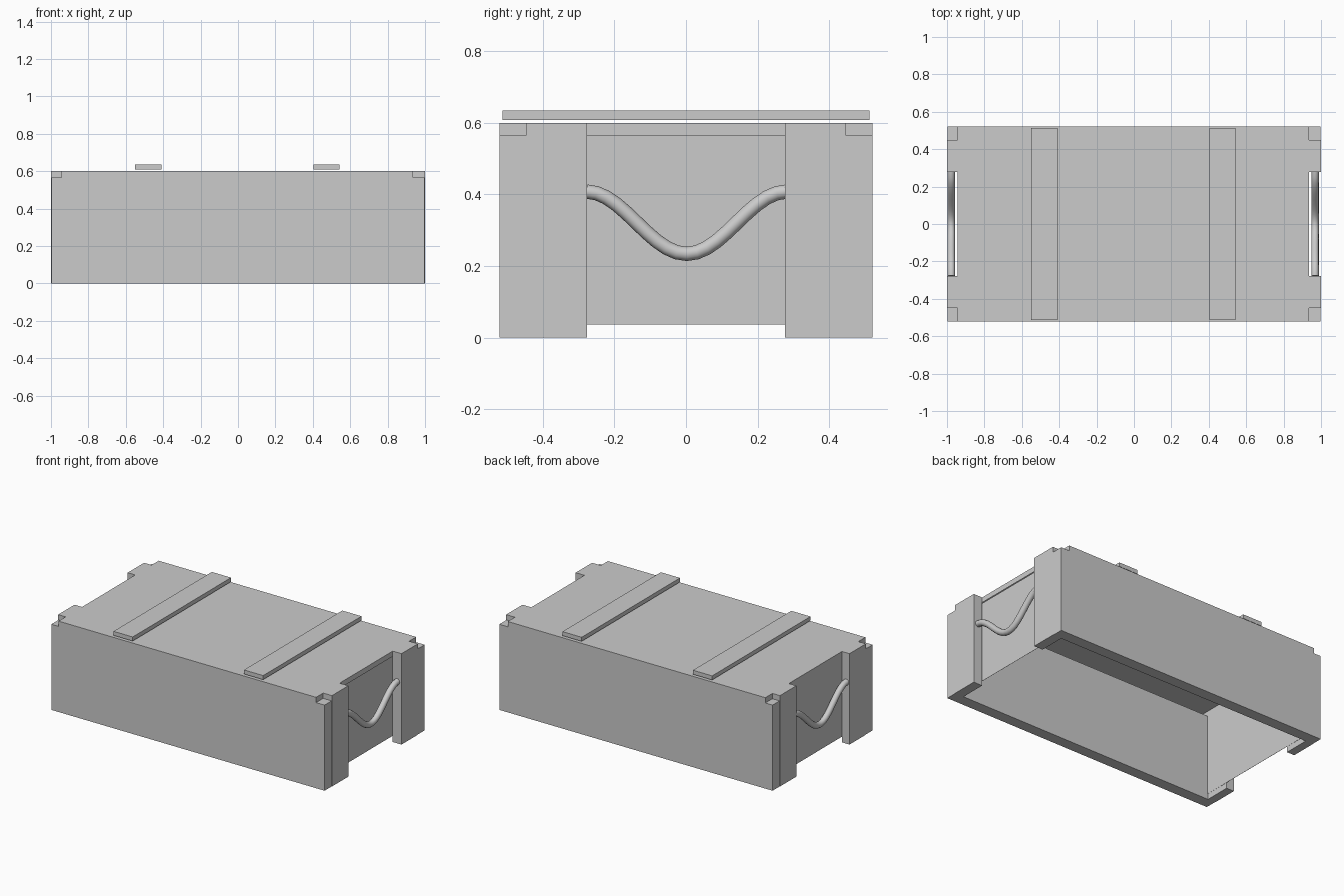
import bpy
import bmesh
import math

if "Cube" in bpy.data.objects:
    bpy.data.objects.remove(bpy.data.objects["Cube"])

LEFT, RIGHT = -0.945, 0.936      # ends of the lid
SIDE_IN, SIDE_OUT = 0.448, 0.522  # side board thickness range in y
POST_IN = 0.277                  # inner edge of the end cleats
RIM = 0.565                      # lower edge of the lid


def box(name, x, y, z, open_bottom=False):
    """Box from (min, max) ranges along each axis."""
    verts = [(a, b, c) for a in x for b in y for c in z]
    faces = [(0, 1, 3, 2), (4, 6, 7, 5), (0, 4, 5, 1),
             (2, 3, 7, 6), (1, 5, 7, 3)]
    if not open_bottom:
        faces.append((0, 2, 6, 4))
    mesh = bpy.data.meshes.new(name)
    mesh.from_pydata(verts, [], faces)
    obj = bpy.data.objects.new(name, mesh)
    bpy.context.collection.objects.link(obj)
    return obj


def rope(name, x):
    """Sagging rope handle between two cleats."""
    curve = bpy.data.curves.new(name, 'CURVE')
    curve.dimensions = '3D'
    curve.bevel_depth = 0.02
    curve.bevel_resolution = 4
    curve.use_fill_caps = True
    n = 20
    spline = curve.splines.new('POLY')
    spline.points.add(n)
    for i, p in enumerate(spline.points):
        y = -0.28 + 0.56 * i / n
        z = 0.234 + 0.087 * (1 - math.cos(math.pi * y / 0.28))
        p.co = (x, y + 0.002, z, 1)
    spline.use_smooth = True
    obj = bpy.data.objects.new(name, curve)
    bpy.context.collection.objects.link(obj)


# Long side boards; the crate is open underneath
box("front_board", (-0.998, 0.998), (-SIDE_OUT, -SIDE_IN), (0, RIM))
box("back_board", (-0.998, 0.998), (SIDE_IN, SIDE_OUT), (0, RIM))

# Lid, a thin shell with a turned-down rim
box("lid", (LEFT, RIGHT), (-SIDE_OUT, SIDE_OUT), (RIM, 0.6), open_bottom=True)

# Thin recessed end panels
box("left_panel", (LEFT + 0.002, LEFT + 0.003), (-SIDE_IN, SIDE_IN), (0.036, RIM))
box("right_panel", (0.929, 0.93), (-SIDE_IN, SIDE_IN), (0.036, RIM))

# Upright cleats at both ends, standing just proud of the boards
for side, x in (("left", (-1, LEFT)), ("right", (RIGHT, 1))):
    box(side + "_front_cleat", x, (-SIDE_IN, -POST_IN), (0, 0.6))
    box(side + "_back_cleat", x, (POST_IN, SIDE_IN), (0, 0.6))

# Battens sitting just above the lid
box("left_batten", (-0.55, -0.41), (-0.513, 0.513), (0.608, 0.635))
box("right_batten", (0.403, 0.543), (-0.513, 0.513), (0.608, 0.635))

# Rope handles
rope("left_rope_handle", -0.977)
rope("right_rope_handle", 0.968)
